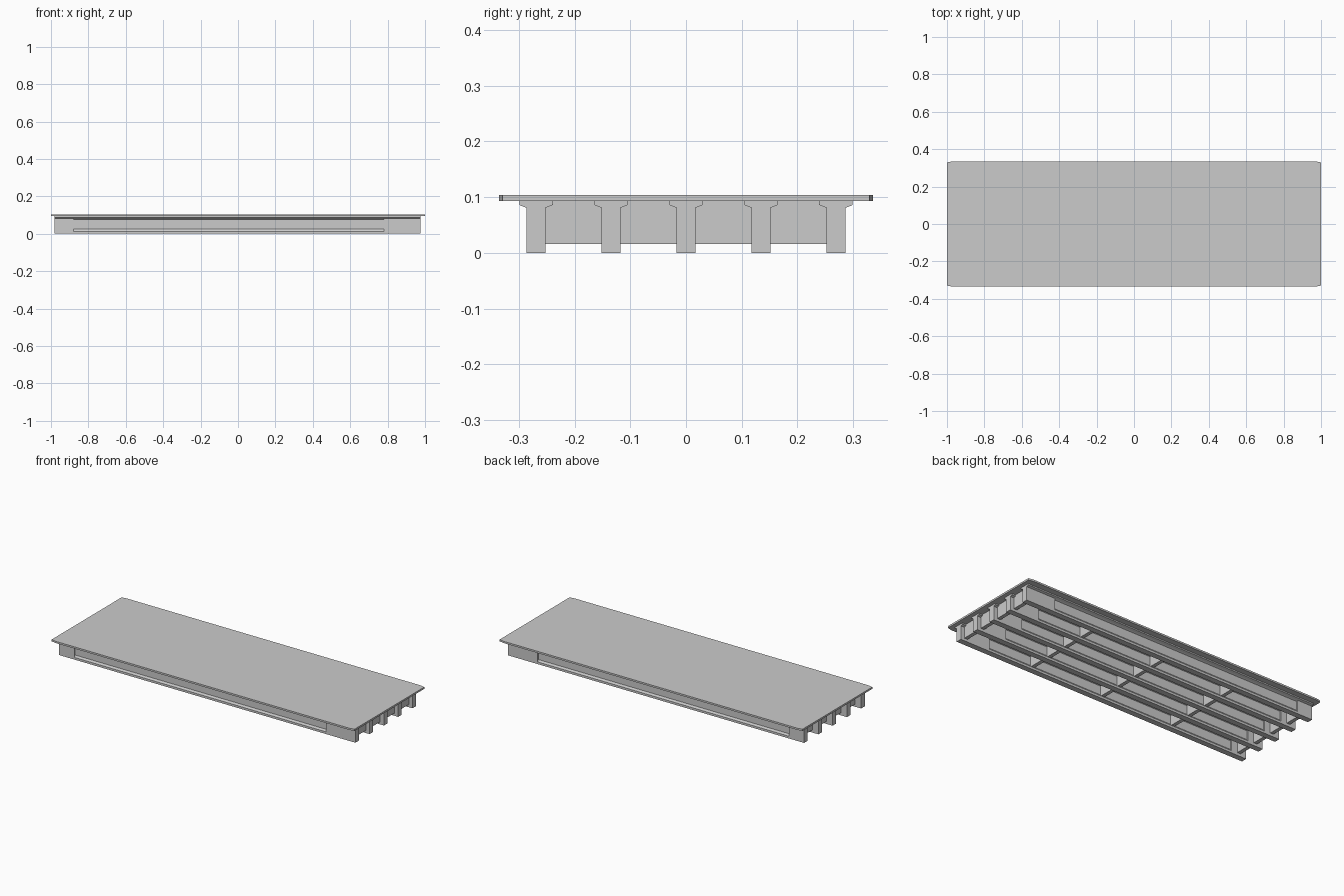
import bpy, bmesh

if "Cube" in bpy.data.objects:
    bpy.data.objects.remove(bpy.data.objects["Cube"])

SLAB_TOP, SLAB_BOT = 0.104, 0.0935
GIRDER_Y = [-0.269, -0.1345, 0.0, 0.1345, 0.269]
HALF_W = 0.017          # half width of solid girder
WEB = 0.009             # half width of thinned web


def finish(name, bm):
    bmesh.ops.remove_doubles(bm, verts=bm.verts, dist=1e-5)
    bmesh.ops.dissolve_degenerate(bm, edges=bm.edges, dist=1e-5)
    bmesh.ops.recalc_face_normals(bm, faces=bm.faces)
    me = bpy.data.meshes.new(name)
    bm.to_mesh(me)
    bm.free()
    ob = bpy.data.objects.new(name, me)
    bpy.context.collection.objects.link(ob)
    return ob


def loft(name, rings):
    """Skin a list of equal-length closed rings and cap both ends."""
    bm = bmesh.new()
    vs = [[bm.verts.new(p) for p in r] for r in rings]
    n = len(rings[0])
    for a, b in zip(vs, vs[1:]):
        for i in range(n):
            j = (i + 1) % n
            bm.faces.new((a[i], a[j], b[j], b[i]))
    bm.faces.new(vs[0][::-1])
    bm.faces.new(vs[-1])
    return finish(name, bm)


def girder_ring(x, y, w):
    # half section from bottom to top, w = web half width
    half = [(HALF_W, 0), (HALF_W, 0.013), (w, 0.024), (w, 0.077),
            (HALF_W, 0.081), (0.030, 0.086), (0.030, SLAB_BOT)]
    pts = half + [(-a, z) for a, z in reversed(half)]
    return [(x, y + a, z) for a, z in pts]


# deck slab with slightly clipped corners
cx, cy, kx, ky = 1.0, 0.335, 0.97, 0.329
outline = [(cx, -ky), (cx, ky), (kx, cy), (-kx, cy),
           (-cx, ky), (-cx, -ky), (-kx, -cy), (kx, -cy)]
loft("deck_slab", [[(x, y, z) for x, y in outline] for z in (SLAB_BOT, SLAB_TOP)])

# longitudinal girders: solid end blocks, thin web between
for k, y in enumerate(GIRDER_Y):
    stations = [(-0.98, HALF_W), (-0.88, HALF_W), (-0.88, WEB),
                (0.78, WEB), (0.78, HALF_W), (0.975, HALF_W)]
    loft(f"girder_{k + 1}", [girder_ring(x, y, w) for x, w in stations])

# cross diaphragms between neighbouring girders
for i, x in enumerate([-0.93, -0.48, 0.0, 0.48, 0.94]):
    for k, (y0, y1) in enumerate(zip(GIRDER_Y, GIRDER_Y[1:])):
        a, b, t = y0 + WEB * 0.9, y1 - WEB * 0.9, 0.011
        loft(f"diaphragm_{i + 1}_{k + 1}",
             [[(x - t, a, z), (x + t, a, z), (x + t, b, z), (x - t, b, z)]
              for z in (0.016, SLAB_BOT)])
